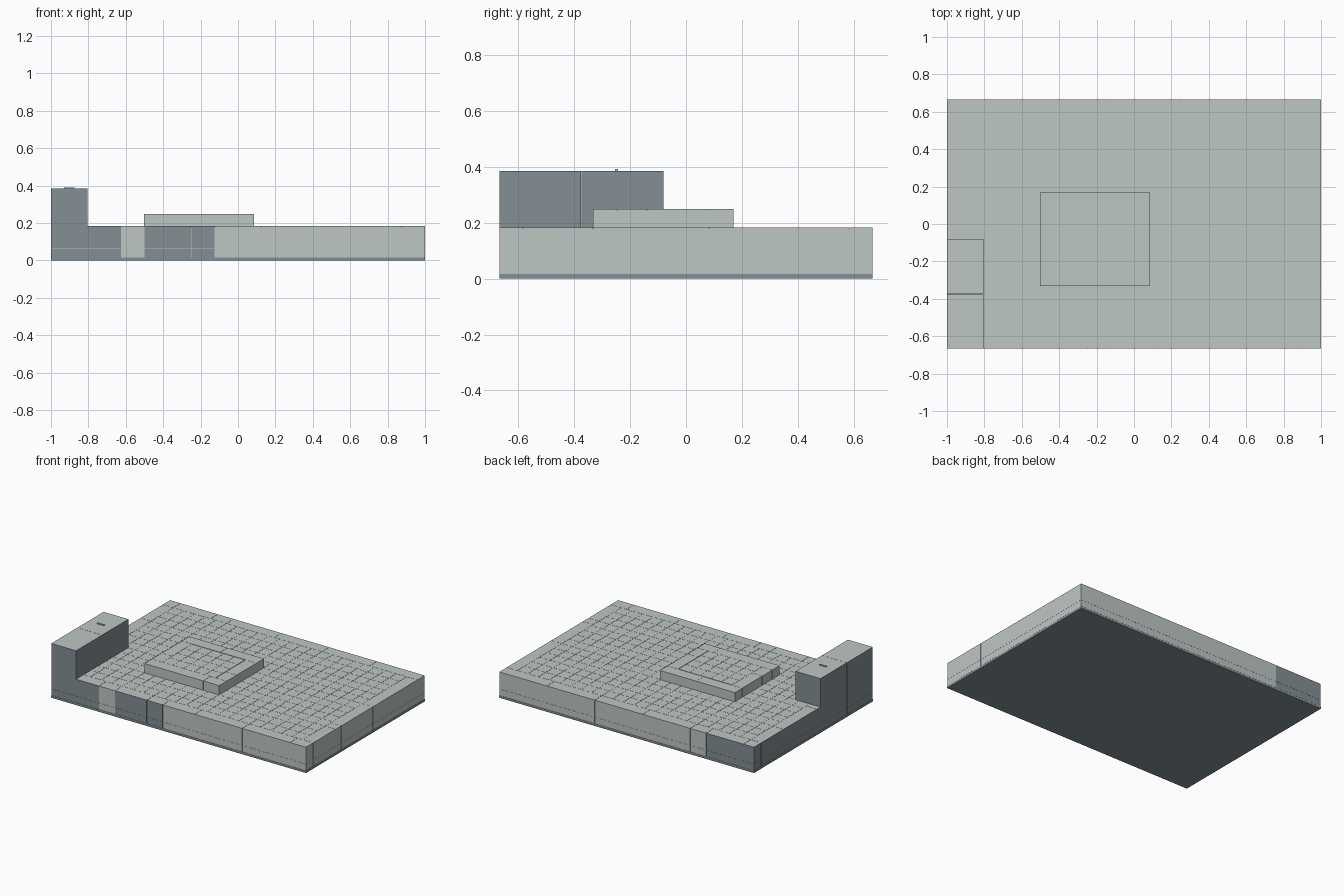
import bpy, bmesh
from mathutils import Matrix, Vector

if "Cube" in bpy.data.objects:
    bpy.data.objects.remove(bpy.data.objects["Cube"])

STUD = 1 / 12          # module of the tile grid
HX, HY = 1.0, 0.6667   # half extents of the slab
Z0, ZM, Z1 = 0.0167, 0.062, 0.183
GAP = 0.0007           # half width of a seam


def material(name, rgb):
    m = bpy.data.materials.new(name)
    m.diffuse_color = (*rgb, 1)
    m.use_nodes = True
    m.node_tree.nodes["Principled BSDF"].inputs["Base Color"].default_value = m.diffuse_color
    return m


PALE = material("pale grey", (0.515, 0.571, 0.552))
SLATE = material("slate blue grey", (0.227, 0.279, 0.301))


def add_box(bm, x, y, z, dark=False, inset=0.0):
    """Add one block; a dark block keeps a pale upper face."""
    lo = Vector((x[0] + inset, y[0] + inset, z[0]))
    hi = Vector((x[1] - inset, y[1] - inset, z[1]))
    mat = Matrix.Translation((lo + hi) / 2) @ Matrix.Diagonal((*(hi - lo), 1))
    verts = bmesh.ops.create_cube(bm, size=1, matrix=mat)["verts"]
    for f in {f for v in verts for f in v.link_faces}:
        f.normal_update()
        f.material_index = int(dark and f.normal.z < 0.5)


def make(name, bm):
    me = bpy.data.meshes.new(name)
    bm.to_mesh(me)
    bm.free()
    me.materials.append(PALE)
    me.materials.append(SLATE)
    ob = bpy.data.objects.new(name, me)
    bpy.context.collection.objects.link(ob)
    return ob


def block(name, x, y, z, dark=False):
    bm = bmesh.new()
    add_box(bm, x, y, z, dark)
    return make(name, bm)


def tiles(name, x0, y0, nx, ny, z):
    """Field of square tiles with hairline joints."""
    bm = bmesh.new()
    for i in range(nx):
        for j in range(ny):
            add_box(bm, (x0 + i * STUD, x0 + (i + 1) * STUD),
                    (y0 + j * STUD, y0 + (j + 1) * STUD), z, False, GAP)
    return make(name, bm)


def wall(name, cuts, dark_spans, across, courses, along_x=True):
    """Row of blocks split at the cuts, in several courses."""
    bm = bmesh.new()
    for a, b in zip(cuts, cuts[1:]):
        mid = (a + b) / 2
        dark = any(s < mid < e for s, e in dark_spans)
        for zr in zip(courses, courses[1:]):
            z = (zr[0] + (GAP if zr[0] != courses[0] else 0), zr[1])
            x, y = ((a, b), across) if along_x else (across, (a, b))
            add_box(bm, x, y, z, dark, GAP)
    return make(name, bm)


# Foundation plate and solid core of the slab
block("foundation_plate", (-HX, HX), (-HY, HY), (0, Z0 - 0.001), True)
block("slab_core", (-HX + 0.004, HX - 0.004), (-HY + 0.004, HY - 0.004),
      (Z0 - 0.001, Z1 - 0.004))

# Perimeter walls
levels = (Z0, ZM, Z1)
wall("front_wall", (-1, -0.625, -0.5, -0.25, -0.125, 0.125, 0.5, 0.875, 1),
     [(-1, -0.625), (-0.5, -0.125)], (-HY, -HY + STUD), levels)
wall("back_wall", (-1, -0.917, -0.625, -0.5, -0.125, 0.25, 0.625, 1),
     [(-1, -0.625)], (HY - STUD, HY), levels)
side_ends = HY - STUD
wall("right_wall", (-side_ends, -0.333, -0.27, 0.083, side_ends), [],
     (HX - STUD, HX), levels, False)
wall("left_wall", (-side_ends, -0.375, -0.04, 0.333, side_ends), [(-1, 1)],
     (-HX, -HX + STUD), levels, False)

# Tiled deck between the walls
tiles("deck_tiles", -HX + STUD, -HY + STUD, 22, 14, (Z1 - 0.005, Z1))

# Raised platform: core, edge blocks and tiled top
PX, PY, PZ = (-0.503, 0.086), (-0.333, 0.17), (Z1 - 0.002, 0.248)
block("platform_core", (PX[0] + 0.003, PX[1] - 0.003),
      (PY[0] + 0.003, PY[1] - 0.003), (PZ[0], PZ[1] - 0.003))
wall("platform_front_edge", (PX[0], -0.04, PX[1]), [], (PY[0], PY[0] + STUD), PZ)
wall("platform_back_edge", (PX[0], -0.2, PX[1]), [], (PY[1] - STUD, PY[1]), PZ)
for name, ax in (("left", (PX[0], PX[0] + STUD)), ("right", (PX[1] - STUD, PX[1]))):
    wall("platform_%s_edge" % name, (PY[0] + STUD, -0.138, PY[1] - STUD), [],
         ax, PZ, False)
tiles("platform_tiles", PX[0] + STUD, PY[0] + STUD, 5, 4, (PZ[1] - 0.004, PZ[1]))

# Corner tower: two dark blocks under a pale roof
wall("corner_tower", (-HY, -0.375, -0.079), [(-1, 1)], (-HX, -0.804),
     (Z1 - 0.002, 0.385), False)

# Small ridge on the tower roof
block("roof_ridge", (-0.93, -0.875), (-0.253, -0.243), (0.384, 0.391))
